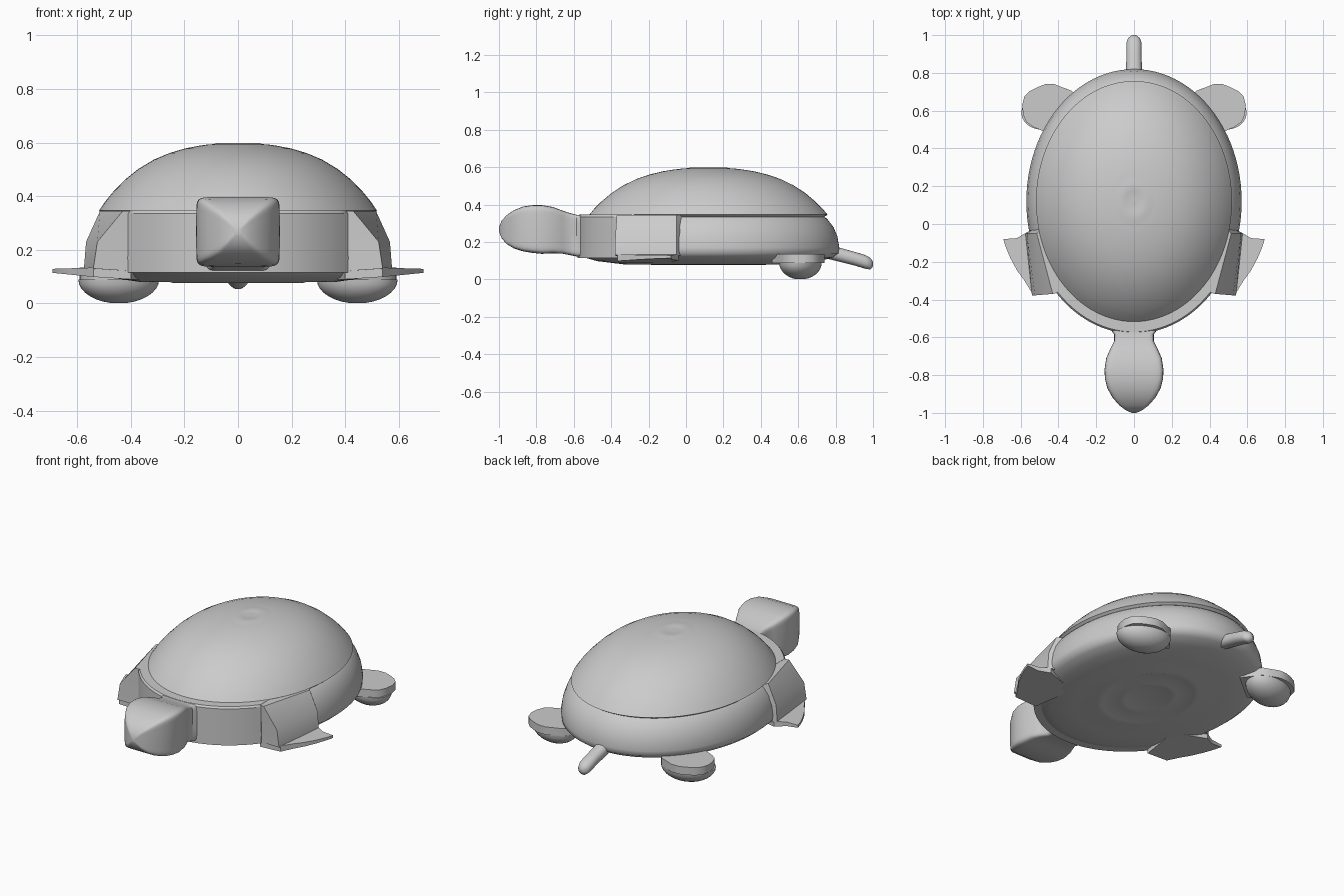
import bpy
import bmesh
from math import sin, cos, pi, radians, copysign
from mathutils import Vector

cube = bpy.data.objects.get("Cube")
if cube:
    bpy.data.objects.remove(cube, do_unlink=True)

grey = bpy.data.materials.new("light_grey")
grey.use_nodes = True
grey.diffuse_color = (0.6, 0.6, 0.6, 1)
grey.node_tree.nodes["Principled BSDF"].inputs["Base Color"].default_value = (0.6, 0.6, 0.6, 1)

SHELL_Y, SHELL_A, SHELL_B = 0.12, 0.57, 0.70


def loft(name, rings, angle=35):
    """Skin a list of equal-length vertex rings and cap both ends."""
    bm = bmesh.new()
    loops = [[bm.verts.new(p) for p in ring] for ring in rings]
    n = len(loops[0])
    for low, high in zip(loops, loops[1:]):
        for i in range(n):
            j = (i + 1) % n
            bm.faces.new((low[i], low[j], high[j], high[i]))
    bm.faces.new(loops[0][::-1])
    bm.faces.new(loops[-1])
    bmesh.ops.recalc_face_normals(bm, faces=bm.faces)
    mesh = bpy.data.meshes.new(name)
    bm.to_mesh(mesh)
    bm.free()
    mesh.materials.append(grey)
    obj = bpy.data.objects.new(name, mesh)
    bpy.context.collection.objects.link(obj)
    bpy.ops.object.select_all(action="DESELECT")
    obj.select_set(True)
    bpy.context.view_layer.objects.active = obj
    bpy.ops.object.shade_smooth_by_angle(angle=radians(angle))
    return obj


def ellipse(scale, z, n=96):
    return [(SHELL_A * scale * cos(2 * pi * i / n),
             SHELL_Y + SHELL_B * scale * sin(2 * pi * i / n), z) for i in range(n)]


def squircle(y, w, low, high, power, n=48):
    """Rounded rectangle across the y axis."""
    ring = []
    for i in range(n):
        c, s = cos(2 * pi * i / n), sin(2 * pi * i / n)
        ring.append((w * copysign(abs(c) ** power, c), y,
                     (low + high) / 2 + (high - low) / 2 * copysign(abs(s) ** power, s)))
    return ring


def mirrored(points, side):
    return [(side * x, y, z) for x, y, z in points]


# Shell: underside with shallow rings, rim, lipped wall and dome
underside = [(0.02, 0.08), (0.2, 0.08), (0.22, 0.076), (0.25, 0.08), (0.4, 0.08),
             (0.42, 0.076), (0.45, 0.08), (0.65, 0.081), (0.85, 0.098), (0.95, 0.118)]
wall = [(0.995, 0.14), (1.0, 0.17), (0.985, 0.23), (0.955, 0.28), (0.905, 0.325), (0.885, 0.335)]
dome = [(0.91, 0.346), (0.87, 0.38), (0.82, 0.415), (0.74, 0.462), (0.65, 0.503), (0.55, 0.537),
        (0.45, 0.561), (0.35, 0.578), (0.26, 0.588), (0.2, 0.593), (0.17, 0.594),
        (0.14, 0.598), (0.08, 0.598), (0.06, 0.595), (0.01, 0.597)]
loft("shell", [ellipse(s, z) for s, z in underside + wall + dome], 50)

# Upright collar around the front of the shell
arc = []
for i in range(33):
    x = -0.41 + 0.82 * i / 32
    arc.append((x, SHELL_Y - SHELL_B * (1 - (x / SHELL_A) ** 2) ** 0.5))
arc += [(0.41, -0.2), (-0.41, -0.2)]
loft("collar", [[(x, y, 0.115) for x, y in arc],
                [(x, y, 0.335) for x, y in arc],
                [(x * 0.985, y * 0.985, 0.346) for x, y in arc]])

# Head and neck: y, half width, bottom, top
stations = [(-0.45, 0.16, 0.115, 0.335), (-0.55, 0.13, 0.12, 0.343), (-0.585, 0.105, 0.123, 0.346),
            (-0.62, 0.105, 0.13, 0.355), (-0.66, 0.125, 0.138, 0.368), (-0.71, 0.147, 0.14, 0.387),
            (-0.77, 0.156, 0.137, 0.397), (-0.82, 0.154, 0.142, 0.397), (-0.87, 0.141, 0.15, 0.39),
            (-0.92, 0.113, 0.166, 0.37), (-0.96, 0.078, 0.19, 0.343), (-0.985, 0.045, 0.22, 0.315),
            (-1.0, 0.012, 0.255, 0.28)]
loft("head", [squircle(y, w, lo, hi, 0.2) for y, w, lo, hi in stations])

# Tail, a drooping rounded rod
tail = [(0.74, 0.042, 0.115, 0.2), (0.82, 0.042, 0.095, 0.17), (0.9, 0.04, 0.075, 0.148),
        (0.96, 0.04, 0.057, 0.13), (0.985, 0.031, 0.053, 0.116), (1.0, 0.01, 0.07, 0.095)]
loft("tail", [squircle(y, w, lo, hi, 0.9, 24) for y, w, lo, hi in tail], 60)

for side, label in ((1, "left"), (-1, "right")):
    # Sloping shoulder block beside the collar
    low = [(0.39, -0.36, 0.12), (0.54, -0.38, 0.13), (0.575, -0.05, 0.13), (0.45, 0.03, 0.12)]
    mid = [(0.39, -0.36, 0.22), (0.525, -0.378, 0.23), (0.567, -0.05, 0.23), (0.45, 0.03, 0.22)]
    top = [(0.39, -0.36, 0.345), (0.43, -0.37, 0.345), (0.515, -0.05, 0.345), (0.44, 0.03, 0.345)]
    loft(label + "_shoulder", [mirrored(r, side) for r in (low, mid, top)])

    # Thin curved front flipper
    outline = [(0.36, -0.1), (0.4, -0.36), (0.54, -0.365), (0.58, -0.3), (0.62, -0.245),
               (0.655, -0.18), (0.68, -0.12), (0.692, -0.08), (0.62, -0.075), (0.56, -0.04)]
    rings = [[(x, y, 0.09 + 0.1 * max(0, x - 0.45)) for x, y in outline],
             [(x, y, 0.135 - 0.03 * max(0, x - 0.5)) for x, y in outline]]
    loft(label + "_front_flipper", [mirrored(r, side) for r in rings])

    # Back foot: rounded bowl below, flat paddle above, turned outward
    def paddle(scale, z, n=40):
        ring = []
        for i in range(n):
            a = 2 * pi * i / n
            u, v = 0.158 * scale * cos(a), 0.115 * scale * sin(a)
            ring.append((0.445 + u * 0.9 - v * 0.44, 0.612 + u * 0.1 + v * 0.98, z))
        return mirrored(ring, side)

    bowl = [(sin(t * pi / 16), 0.09 - 0.09 * cos(t * pi / 16)) for t in range(1, 9)]
    loft(label + "_back_foot", [paddle(s, z) for s, z in bowl], 50)
    lobe = [(0.25, 0.6), (0.33, 0.705), (0.37, 0.72), (0.42, 0.74), (0.47, 0.74), (0.51, 0.725),
            (0.55, 0.705), (0.58, 0.675), (0.592, 0.63), (0.587, 0.58), (0.57, 0.54),
            (0.535, 0.515), (0.5, 0.5), (0.42, 0.46)]
    loft(label + "_back_paddle", [mirrored([(x, y, z) for x, y in lobe], side)
                                  for z in (0.088, 0.135)])
